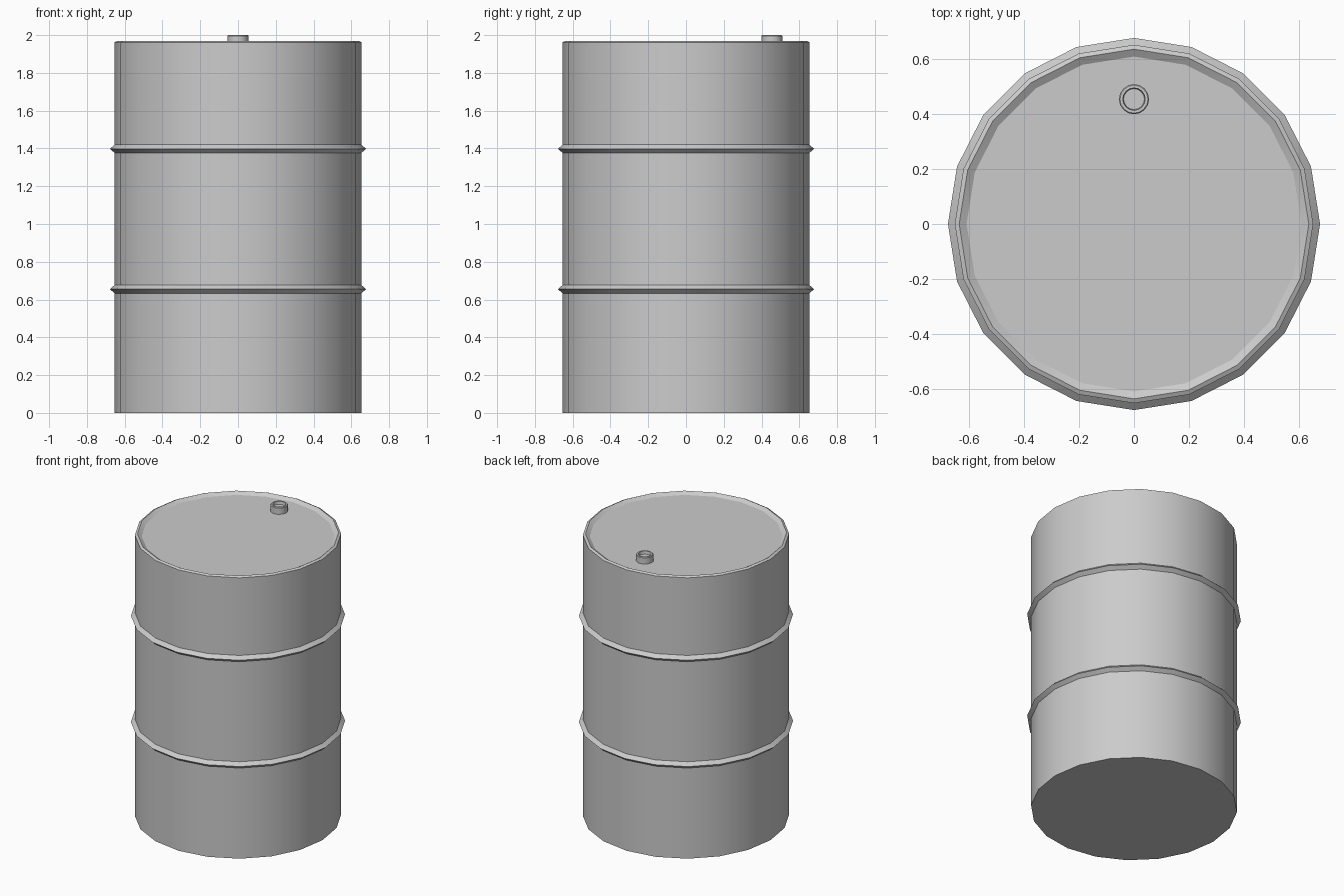
import bpy, bmesh
from math import sin, cos, tau, radians

if "Cube" in bpy.data.objects:
    bpy.data.objects.remove(bpy.data.objects["Cube"])

def lathe(name, profile, sides, centre=(0, 0)):
    """Revolve (radius, z) points around z, capping both ends."""
    bm = bmesh.new()
    rings = []
    for r, z in profile:
        rings.append([bm.verts.new((centre[0] + r * cos(tau * i / sides),
                                    centre[1] + r * sin(tau * i / sides), z))
                      for i in range(sides)])
    for a, b in zip(rings, rings[1:]):
        for i in range(sides):
            j = (i + 1) % sides
            bm.faces.new((a[i], a[j], b[j], b[i]))
    bm.faces.new(rings[0][::-1])
    bm.faces.new(rings[-1])
    mesh = bpy.data.meshes.new(name)
    bm.to_mesh(mesh)
    bm.free()
    obj = bpy.data.objects.new(name, mesh)
    bpy.context.collection.objects.link(obj)
    bpy.ops.object.select_all(action='DESELECT')
    obj.select_set(True)
    bpy.context.view_layer.objects.active = obj
    bpy.ops.object.shade_smooth_by_angle(angle=radians(30))
    return obj

# Drum shell: straight wall, two pointed hoops, bevelled rim and sunken lid
R, HOOP = 0.653, 0.678
shell = [(R, 0)]
for z in (0.655, 1.398):
    shell += [(R, z - 0.022), (HOOP, z), (R, z + 0.022)]
shell += [(R, 1.962), (0.637, 1.97), (0.61, 1.953)]
lathe("drum_shell", shell, 20)

# Filler cap: short collar with a shallow recess
LID = 1.953
lathe("filler_cap", [(0.055, LID - 0.005), (0.055, 1.996), (0.051, 2.0),
                     (0.041, 2.0), (0.038, 1.98)], 16, (0, 0.455))
